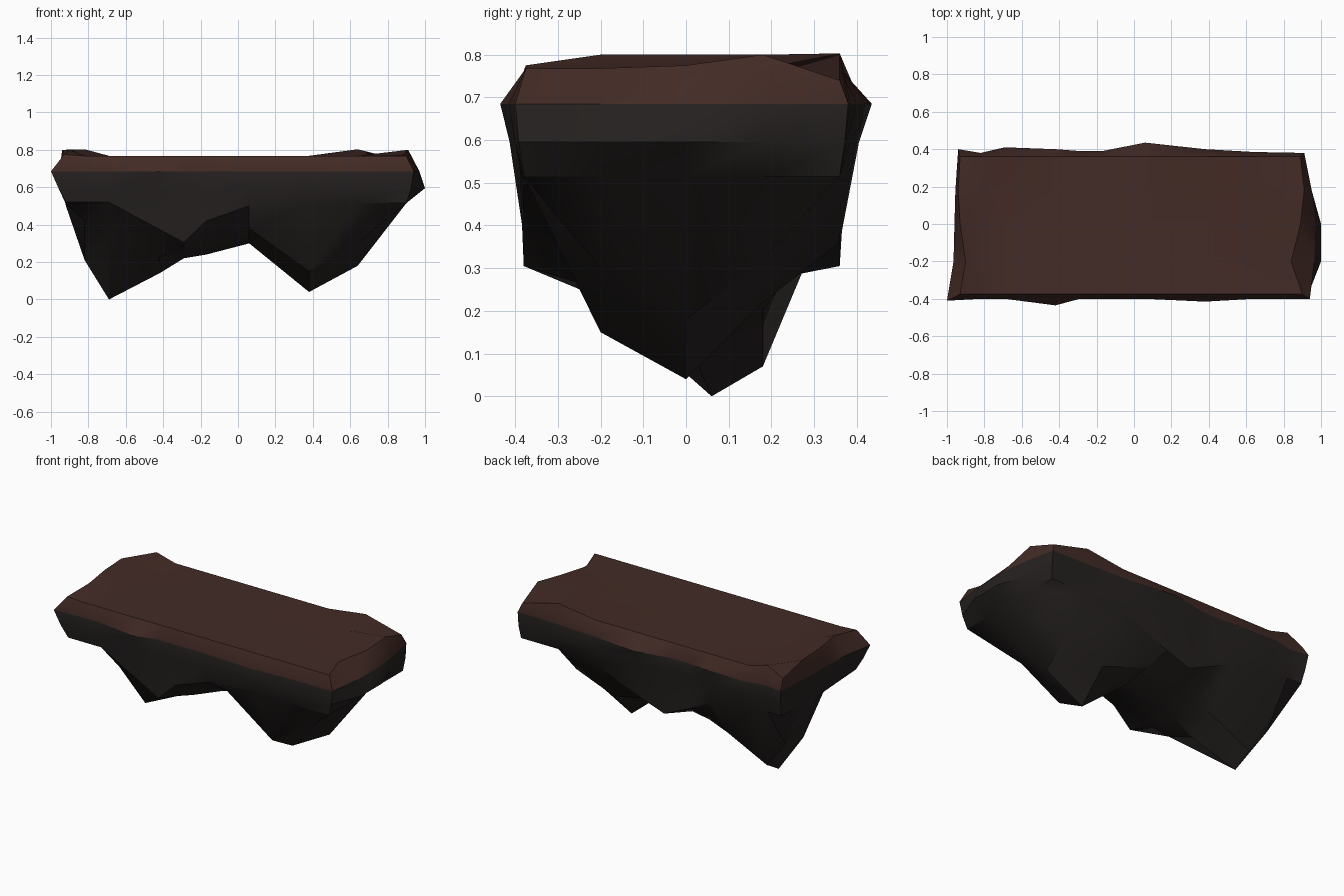
import bpy, bmesh

if "Cube" in bpy.data.objects:
    bpy.data.objects.remove(bpy.data.objects["Cube"])

def material(name, rgb):
    m = bpy.data.materials.new(name)
    m.diffuse_color = (*rgb, 1)
    m.use_nodes = True
    m.node_tree.nodes["Principled BSDF"].inputs["Base Color"].default_value = m.diffuse_color
    return m

earth = material("brown_earth", (0.056, 0.024, 0.019))
stone = material("dark_stone", (0.018, 0.015, 0.014))

# Stations shared by the underside, the rim and the top
X = [-0.92, -0.82, -0.69, -0.42, -0.29, -0.17, 0.06, 0.38, 0.64, 0.90]
Y = [-0.38, -0.20, 0.00, 0.18, 0.36]
NX, NY = len(X), len(Y)

# Underside heights, one row per y station: two hanging peaks with a saddle
UNDER = [
    [.52, .52, .52, .375, .305, .42, .50, .515, .515, .515],
    [.51, .42, .33, .23, .25, .29, .38, .15, .30, .515],
    [.50, .21, .00, .14, .22, .24, .30, .04, .18, .515],
    [.50, .24, .07, .20, .25, .27, .33, .22, .32, .515],
    [.51, .51, .50, .46, .39, .305, .36, .49, .515, .515],
]
SHIFT = {(2, 2): (0, .06), (5, 4): (.07, 0)}   # nudged peak and back notch
# Widest line of the rim on each side
FRONT = [-.41, -.40, -.40, -.435, -.40, -.40, -.40, -.415, -.40, -.40]
BACK = [.40, .38, .41, .40, .39, .39, .435, .40, .385, .38]
LEFT = [-1.0, -.965, -.96, -.955, -.94]
RIGHT = [.94, .965, .97, .95, .91]
RIGHT_LOW = [.925, 1.0, 1.0, .94, .91]

bm = bmesh.new()

def under_point(i, j):
    dx, dy = SHIFT.get((i, j), (0, 0))
    return X[i] + dx, Y[j] + dy, UNDER[j][i]

def top_point(i, j):
    x = X[i]
    y = [-.375, -.20, 0, .18, .36][j]
    z = 0.768
    if i == 0:
        x = [-.93, -.90, -.93, -.94, -.93][j]
        z = [.775, .80, .80, .80, .75][j]
    elif i == NX - 1:
        x = [.90, .84, .89, .91, .89][j]
        z = [.768, .768, .775, .80, .74][j]
    elif j == NY - 1 and i in (1, 8):
        z = 0.803
    return x, y, z

def skin(point, mat, flip):
    grid = [[bm.verts.new(point(i, j)) for i in range(NX)] for j in range(NY)]
    for j in range(NY - 1):
        for i in range(NX - 1):
            q = [grid[j][i], grid[j][i + 1], grid[j + 1][i + 1], grid[j + 1][i]]
            bm.faces.new(q[::-1] if flip else q).material_index = mat
    return grid

under = skin(under_point, 1, True)
top = skin(top_point, 0, False)

# Rim: two side loops join the underside to the top
loop = [(i, 0) for i in range(NX)] + [(NX - 1, j) for j in range(1, NY)]
loop += [(i, NY - 1) for i in range(NX - 2, -1, -1)] + [(0, j) for j in range(NY - 2, 0, -1)]

def rim_point(i, j):
    x = LEFT[j] if i == 0 else RIGHT[j] if i == NX - 1 else X[i]
    y = FRONT[i] if j == 0 else BACK[i] if j == NY - 1 else Y[j]
    return x, y, 0.685

def low_point(i, j):
    (x, y, z), (ux, uy, uz) = rim_point(i, j), under_point(i, j)
    x = RIGHT_LOW[j] if i == NX - 1 else (x + ux) / 2
    return x, y * 0.6 + uy * 0.4, 0.595

rings = [[under[j][i] for i, j in loop],
         [bm.verts.new(low_point(i, j)) for i, j in loop],
         [bm.verts.new(rim_point(i, j)) for i, j in loop],
         [top[j][i] for i, j in loop]]
for r, (lo, hi) in enumerate(zip(rings, rings[1:])):
    for k in range(len(loop)):
        f = bm.faces.new((lo[k - 1], lo[k], hi[k], hi[k - 1]))
        f.material_index = 0 if r == 2 else 1

bmesh.ops.recalc_face_normals(bm, faces=bm.faces)
mesh = bpy.data.meshes.new("floating_rock_platform")
bm.to_mesh(mesh)
bm.free()
mesh.materials.append(earth)
mesh.materials.append(stone)
rock = bpy.data.objects.new("floating_rock_platform", mesh)
bpy.context.collection.objects.link(rock)
bpy.context.view_layer.objects.active = rock
rock.select_set(True)
bpy.ops.object.shade_smooth_by_angle(angle=0.5)
